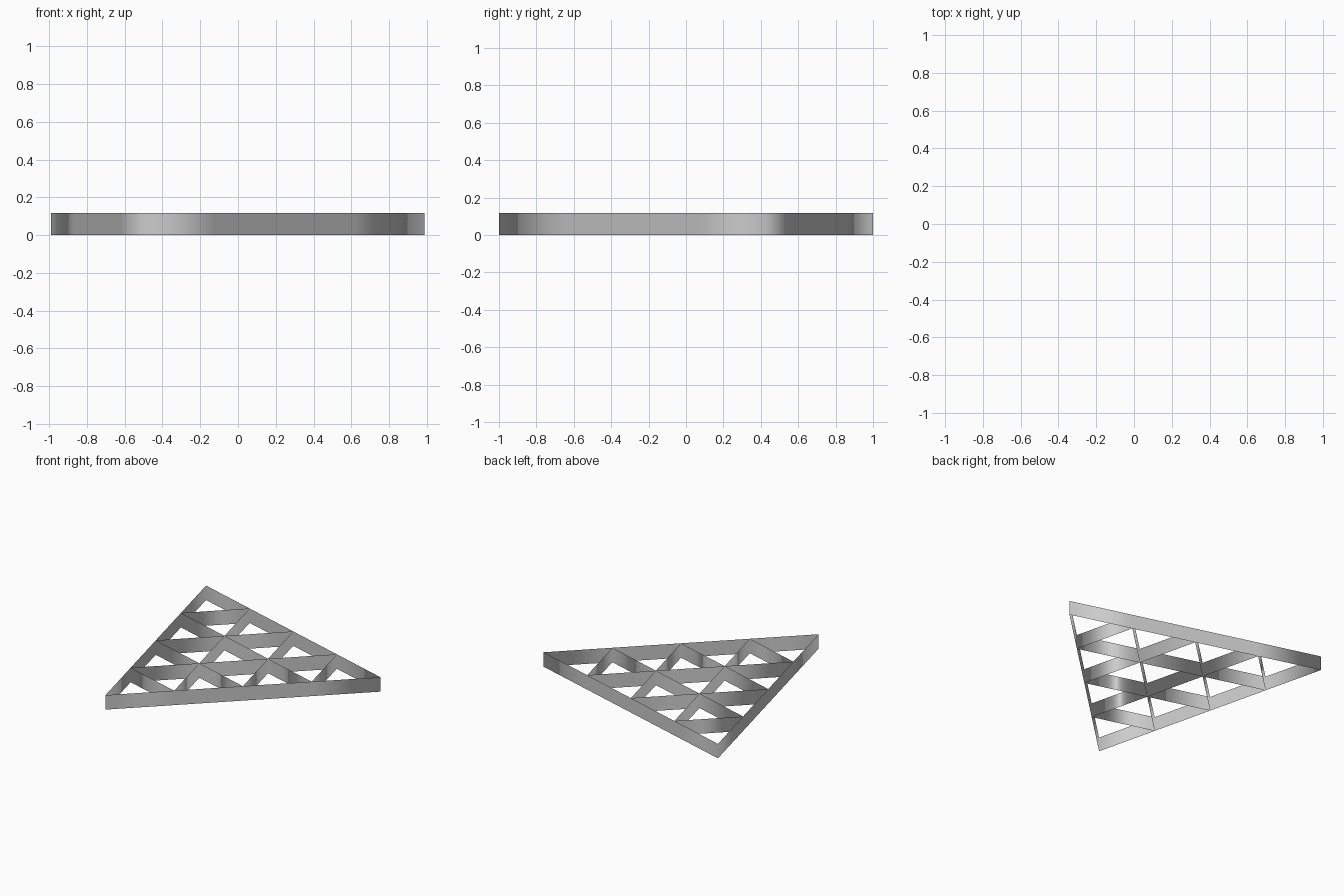
import bpy
import bmesh
import math
from mathutils import Vector

if "Cube" in bpy.data.objects:
    bpy.data.objects.remove(bpy.data.objects["Cube"])

N = 4            # cells per side
SIDE = 2.06      # side of the equilateral outline
HEIGHT = 0.118   # wall height
ANGLE = math.radians(43.8)

# Corner and step vectors of the triangular grid
corner = Vector((-0.498, -1.0, 0))
step_a = Vector((math.cos(ANGLE), math.sin(ANGLE), 0)) * SIDE / N
step_b = Vector((math.cos(ANGLE + math.pi / 3), math.sin(ANGLE + math.pi / 3), 0)) * SIDE / N

bm = bmesh.new()

# Bottom and top vertex at each grid node
nodes = {}
for i in range(N + 1):
    for j in range(N + 1 - i):
        p = corner + step_a * i + step_b * j
        nodes[i, j] = (bm.verts.new(p), bm.verts.new(p + Vector((0, 0, HEIGHT))))


def wall(p, q):
    (p0, p1), (q0, q1) = nodes[p], nodes[q]
    bm.faces.new((p0, q0, q1, p1))


# Thin sheet walls around each upright cell cover the whole lattice
for i in range(N):
    for j in range(N - i):
        loop = [(i, j), (i + 1, j), (i, j + 1)]
        for k in range(3):
            wall(loop[k], loop[(k + 1) % 3])

for f in bm.faces:
    f.smooth = True

mesh = bpy.data.meshes.new("triangle_lattice")
bm.to_mesh(mesh)
bm.free()
lattice = bpy.data.objects.new("triangle_lattice", mesh)
bpy.context.collection.objects.link(lattice)
